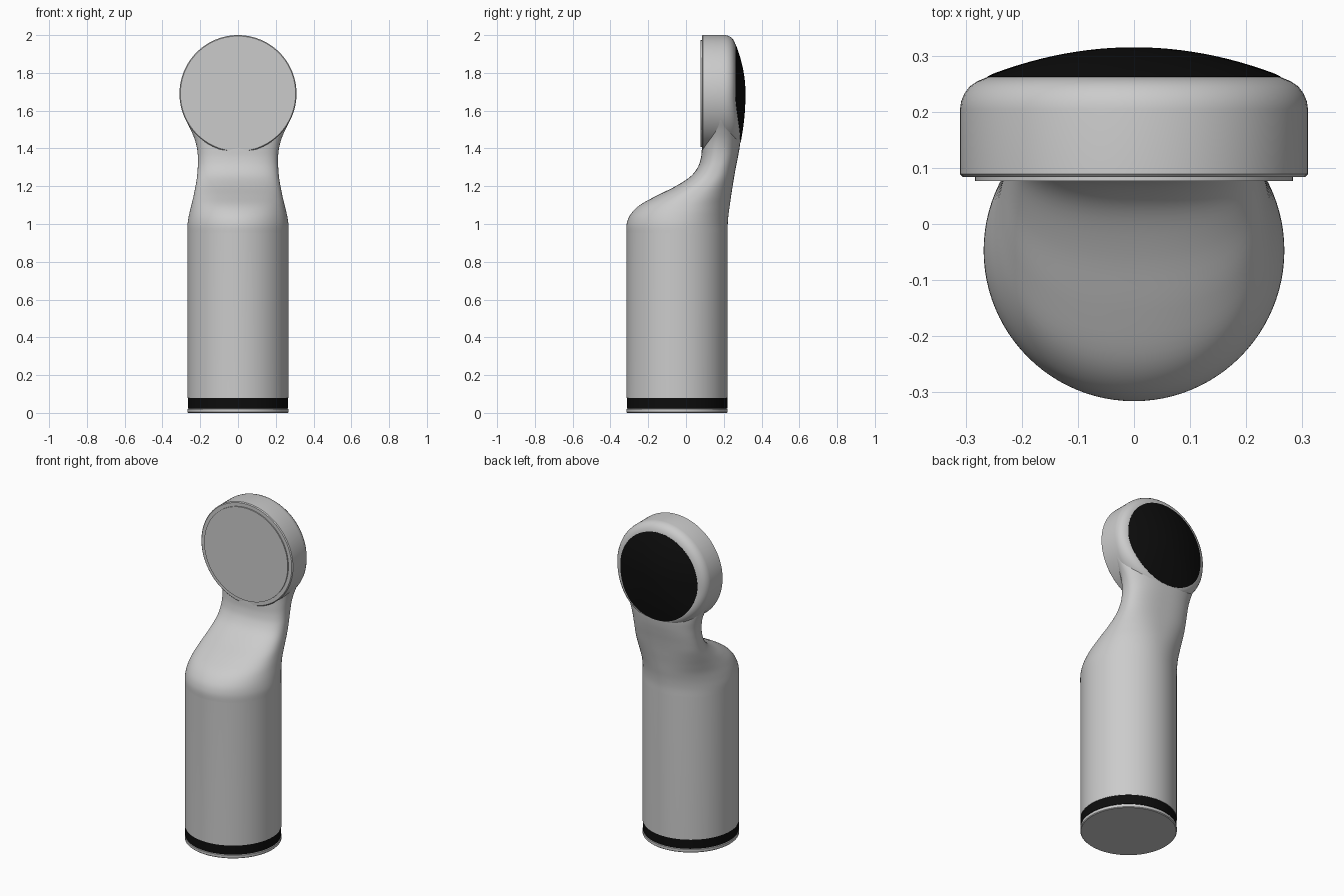
import bpy, bmesh
from math import sin, cos, pi, copysign

if "Cube" in bpy.data.objects:
    bpy.data.objects.remove(bpy.data.objects["Cube"])

N = 96
CY, R = -0.047, 0.268      # grip axis and radius
HZ = 1.69                  # head centre height

black = bpy.data.materials.new("black")
black.diffuse_color = (0.004, 0.004, 0.004, 1)
black.use_nodes = True
black.node_tree.nodes["Principled BSDF"].inputs["Base Color"].default_value = black.diffuse_color


def skin(name, rings, mat=None, angle=35):
    """Bridge equal-length rings, cap both ends, shade smooth."""
    bm = bmesh.new()
    loops = [[bm.verts.new(p) for p in ring] for ring in rings]
    for a, b in zip(loops, loops[1:]):
        for i in range(N):
            j = (i + 1) % N
            bm.faces.new((a[i], a[j], b[j], b[i]))
    bm.faces.new(loops[0][::-1])
    bm.faces.new(loops[-1])
    bmesh.ops.recalc_face_normals(bm, faces=bm.faces)
    mesh = bpy.data.meshes.new(name)
    bm.to_mesh(mesh)
    bm.free()
    ob = bpy.data.objects.new(name, mesh)
    bpy.context.collection.objects.link(ob)
    if mat:
        mesh.materials.append(mat)
    bpy.ops.object.select_all(action='DESELECT')
    bpy.context.view_layer.objects.active = ob
    ob.select_set(True)
    bpy.ops.object.shade_smooth_by_angle(angle=angle * pi / 180)
    return ob


def section(z, front, back, w, e=2.0):
    """Horizontal superellipse between front and back y."""
    c, d = (front + back) / 2, (back - front) / 2
    ring = []
    for i in range(N):
        a = 2 * pi * i / N
        x, y = cos(a), sin(a)
        ring.append((w * copysign(abs(x) ** (2 / e), x),
                     c + d * copysign(abs(y) ** (2 / e), y), z))
    return ring


def upright(name, profile, mat=None):
    return skin(name, [section(z, CY - r, CY + r, r) for r, z in profile], mat)


def lift(a):
    """Lower part of the dome rim is pushed back to meet the neck."""
    t = min(1, max(0, -sin(a)))
    return 0.026 * t * t * (3 - 2 * t)


def facing(name, profile, mat=None):
    """Lathe about the head's y axis; profile rows are radius, y, lift weight."""
    rings = [[(r * cos(2 * pi * i / N), y + k * lift(2 * pi * i / N),
               HZ + r * sin(2 * pi * i / N)) for i in range(N)]
             for r, y, k in profile]
    return skin(name, rings, mat)


def catmull(rows, steps=5):
    out = []
    for i in range(len(rows) - 1):
        p = [rows[max(0, min(len(rows) - 1, i + k))] for k in (-1, 0, 1, 2)]
        for s in range(steps):
            t = s / steps
            out.append([0.5 * (2 * b + (c - a) * t + (2 * a - 5 * b + 4 * c - d) * t * t
                               + (3 * b - a - 3 * c + d) * t ** 3)
                        for a, b, c, d in zip(*p)])
    return out + [rows[-1]]


# foot plate and band
upright("foot_plate", [(0.264, 0), (0.268, 0.004), (0.268, 0.02), (0.262, 0.022), (0.262, 0.03)])
upright("foot_band", [(0.266, 0.024), (0.266, 0.082)], black)

# grip flowing into the neck: z, front y, back y, half width, squareness
neck = [
    (0.95, CY - R, CY + R, R, 2.0),
    (1.00, -0.314, 0.221, 0.267, 2.0),
    (1.05, -0.294, 0.225, 0.259, 2.05),
    (1.10, -0.245, 0.232, 0.247, 2.15),
    (1.15, -0.155, 0.239, 0.235, 2.3),
    (1.20, -0.055, 0.247, 0.225, 2.4),
    (1.25, 0.022, 0.255, 0.217, 2.5),
    (1.30, 0.062, 0.264, 0.213, 2.5),
    (1.35, 0.079, 0.274, 0.212, 2.5),
    (1.40, 0.084, 0.283, 0.217, 2.4),
    (1.45, 0.089, 0.288, 0.230, 2.3),
    (1.50, 0.092, 0.284, 0.251, 2.2),
    (1.56, 0.095, 0.268, 0.281, 2.1),
    (1.62, 0.098, 0.250, 0.298, 2.0),
]
skin("grip_and_neck", [section(0.08, CY - R, CY + R, R)] + [section(*row) for row in catmull(neck)])

# head disc with rounded back edge
facing("head", [(0.27, 0.084, 0), (0.305, 0.084, 0), (0.31, 0.089, 0), (0.31, 0.205, 0),
                (0.308, 0.219, 0.2), (0.302, 0.233, 0.45), (0.293, 0.245, 0.7),
                (0.28, 0.254, 0.9), (0.26, 0.262, 1), (0.25, 0.262, 1)])
facing("head_front_plate", [(0.283, 0.077, 0), (0.283, 0.09, 0)])

# black domed pad on the back of the head
pad = [(0.26, 0.255, 1)]
for i in range(13):
    t = 1 - i / 12.2
    pad.append((0.261 * t, 0.263 + 0.052 * (1 - t * t), t * t))
facing("back_pad", pad, black)
